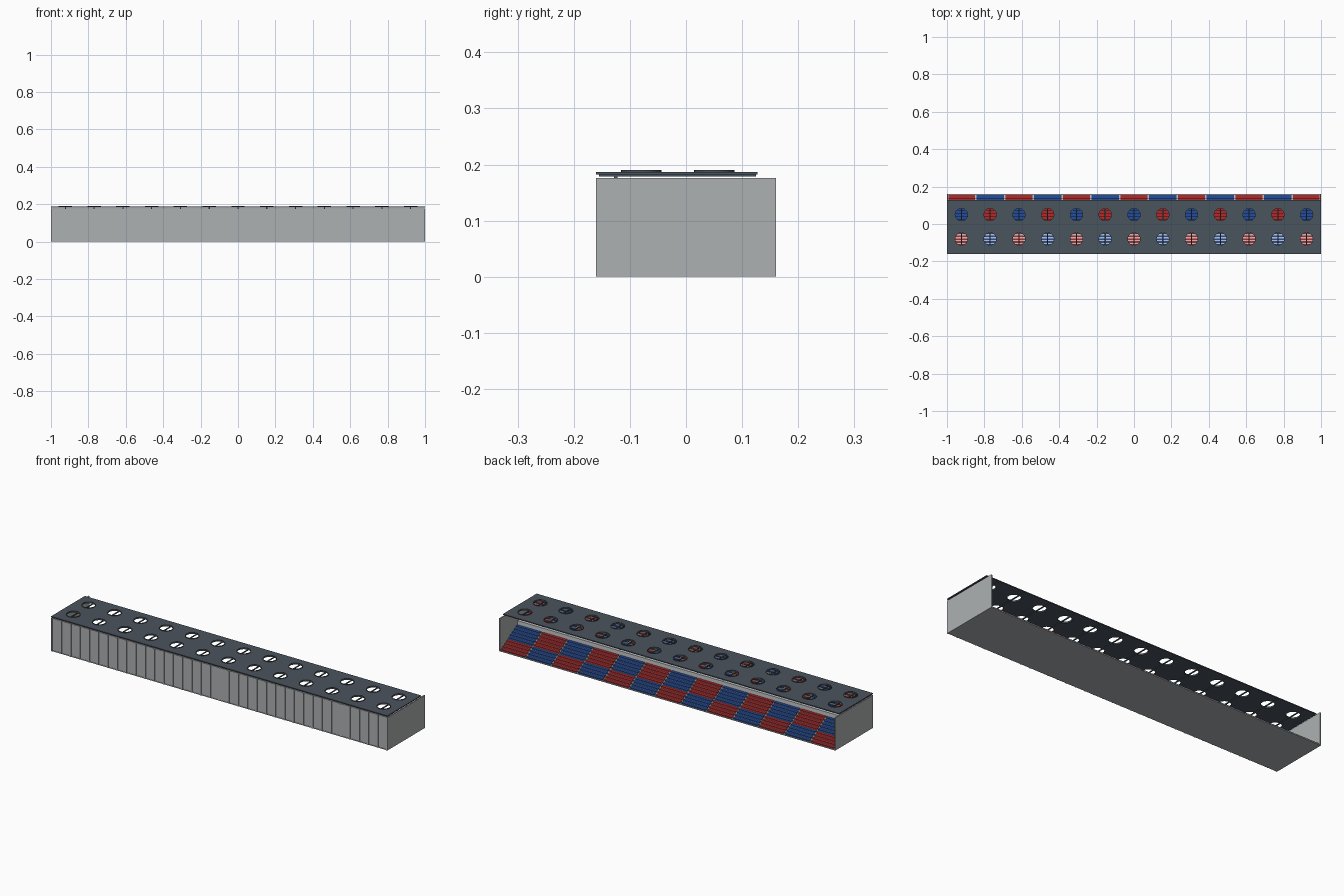
import bpy, bmesh, math
from mathutils import Matrix, Vector

if "Cube" in bpy.data.objects:
    bpy.data.objects.remove(bpy.data.objects["Cube"])


def material(name, rgb):
    m = bpy.data.materials.new(name)
    m.diffuse_color = (*rgb, 1)
    m.use_nodes = True
    m.node_tree.nodes["Principled BSDF"].inputs["Base Color"].default_value = m.diffuse_color
    return m


GREY = material("concrete grey", (0.42, 0.44, 0.45))
PALE = material("pale step grey", (0.55, 0.56, 0.57))
RED = material("seat red", (0.42, 0.024, 0.024))
BLUE = material("seat blue", (0.018, 0.075, 0.33))
SLATE = material("roof slate", (0.068, 0.088, 0.11))

BLOCKS = 13
PITCH = 2 / BLOCKS
CENTRES = [-1 + PITCH * (i + 0.5) for i in range(BLOCKS)]
HOLE_ROWS = (-0.08, 0.05)


def finish(bm, name, mats):
    bmesh.ops.recalc_face_normals(bm, faces=bm.faces)
    me = bpy.data.meshes.new(name)
    bm.to_mesh(me)
    bm.free()
    for m in mats:
        me.materials.append(m)
    ob = bpy.data.objects.new(name, me)
    bpy.context.collection.objects.link(ob)
    return ob


def add_box(bm, x0, x1, y0, y1, z0, z1, mat=0):
    size = Matrix.Diagonal((x1 - x0, y1 - y0, z1 - z0, 1))
    centre = Matrix.Translation(((x0 + x1) / 2, (y0 + y1) / 2, (z0 + z1) / 2))
    verts = bmesh.ops.create_cube(bm, size=1, matrix=centre @ size)["verts"]
    for f in {f for v in verts for f in v.link_faces}:
        f.material_index = mat


def boxes(name, mats, items):
    bm = bmesh.new()
    for item in items:
        add_box(bm, *item)
    return finish(bm, name, mats)


# Outer shell: floor, end walls, ribbed front wall, low kerb at the open side
boxes("floor", [GREY], [(-1, 1, -0.158, 0.16, 0, 0.004)])
boxes("end_walls", [GREY], [(-1, -0.994, -0.158, 0.16, 0, 0.176),
                            (0.994, 1, -0.158, 0.16, 0, 0.176)])
boxes("front_wall", [GREY], [(-1, 1, -0.156, -0.15, 0, 0.176)])
boxes("front_ribs", [GREY], [(-1 + i * 1.993 / 36, -0.993 + i * 1.993 / 36,
                              -0.16, -0.155, 0, 0.176) for i in range(37)])

# Stepped stand: lower tier, walkway wall, upper tier
LOWER, UPPER = 9, 9
rows = []   # back edge y, front edge y, tread height, group
for i in range(LOWER):
    y = 0.155 - i * 0.0161
    rows.append((y - 0.0161, y, 0.006 + i * 0.0096, 0 if i < 4 else 1))
for i in range(UPPER):
    y = -0.008 - i * 0.0158
    rows.append((y - 0.0158, y, 0.102 + i * 0.0075, 2))

profile = [(0.155, 0.002)]
for y0, y1, z, g in rows[:LOWER]:
    profile += [(y1, z), (y0, z)]
profile += [(0.010, 0.108), (-0.008, 0.108)]
for y0, y1, z, g in rows[LOWER:]:
    profile += [(y1, z), (y0, z)]
profile.append((rows[-1][0], 0.002))
bm = bmesh.new()
face = bm.faces.new([bm.verts.new((-0.994, y, z)) for y, z in profile])
out = bmesh.ops.extrude_face_region(bm, geom=[face])["geom"]
bmesh.ops.translate(bm, vec=Vector((1.988, 0, 0)),
                    verts=[v for v in out if isinstance(v, bmesh.types.BMVert)])
finish(bm, "stepped_stand", [PALE])

# Seat rows in alternating colour blocks, with aisles between blocks
lower_seats, upper_seats = [], []
for b, cx in enumerate(CENTRES):
    x0, x1 = cx - PITCH / 2 + 0.004, cx + PITCH / 2 - 0.004
    x0, x1 = max(x0, -0.993), min(x1, 0.993)
    for y0, y1, z, g in rows:
        colour = (b + g) % 2
        if g < 2:
            lower_seats.append((x0, x1, y0 + 0.001, y1 + 0.0005, z - 0.004, z + 0.004, colour))
        else:
            upper_seats.append((x0, x1, y0 + 0.001, y1 - 0.005, z - 0.002, z + 0.004, colour))
boxes("lower_seats", [RED, BLUE], lower_seats)
boxes("upper_seats", [RED, BLUE], upper_seats)

# Flat roof with round openings
roof = boxes("roof", [SLATE], [(-1, 1, -0.16, 0.127, 0.182, 0.187)])
bm = bmesh.new()
for cx in CENTRES:
    for cy in HOLE_ROWS:
        bmesh.ops.create_cone(bm, cap_ends=True, segments=24, radius1=0.033, radius2=0.033,
                              depth=0.1, matrix=Matrix.Translation((cx, cy, 0.184)))
cutter = finish(bm, "hole_cutter", [SLATE])
cutter.hide_render = True
mod = roof.modifiers.new("holes", "BOOLEAN")
mod.object = cutter
mod.solver = "EXACT"
bpy.context.view_layer.objects.active = roof
bpy.ops.object.modifier_apply(modifier=mod.name)
bpy.data.objects.remove(cutter)

# Raised rims round the openings
bm = bmesh.new()
for cx in CENTRES:
    for cy in HOLE_ROWS:
        rings = []
        for r, z in ((0.033, 0.186), (0.036, 0.186), (0.036, 0.19), (0.033, 0.19)):
            rings.append([bm.verts.new((cx + r * math.cos(a * math.tau / 24),
                                        cy + r * math.sin(a * math.tau / 24), z))
                          for a in range(24)])
        for k in range(4):
            p, q = rings[k], rings[(k + 1) % 4]
            for a in range(24):
                c = (a + 1) % 24
                bm.faces.new((p[a], p[c], q[c], q[a]))
finish(bm, "opening_rims", [SLATE])

# Rafters below the roof and short supports under them
boxes("rafters", [SLATE], [(cx - 0.003, cx + 0.003, -0.155, 0.125, 0.179, 0.183)
                           for cx in CENTRES])
boxes("roof_supports", [SLATE], [(cx - 0.003, cx + 0.003, y - 0.003, y + 0.003, 0.1, 0.18)
                                 for cx in CENTRES for y in (-0.125,)])
